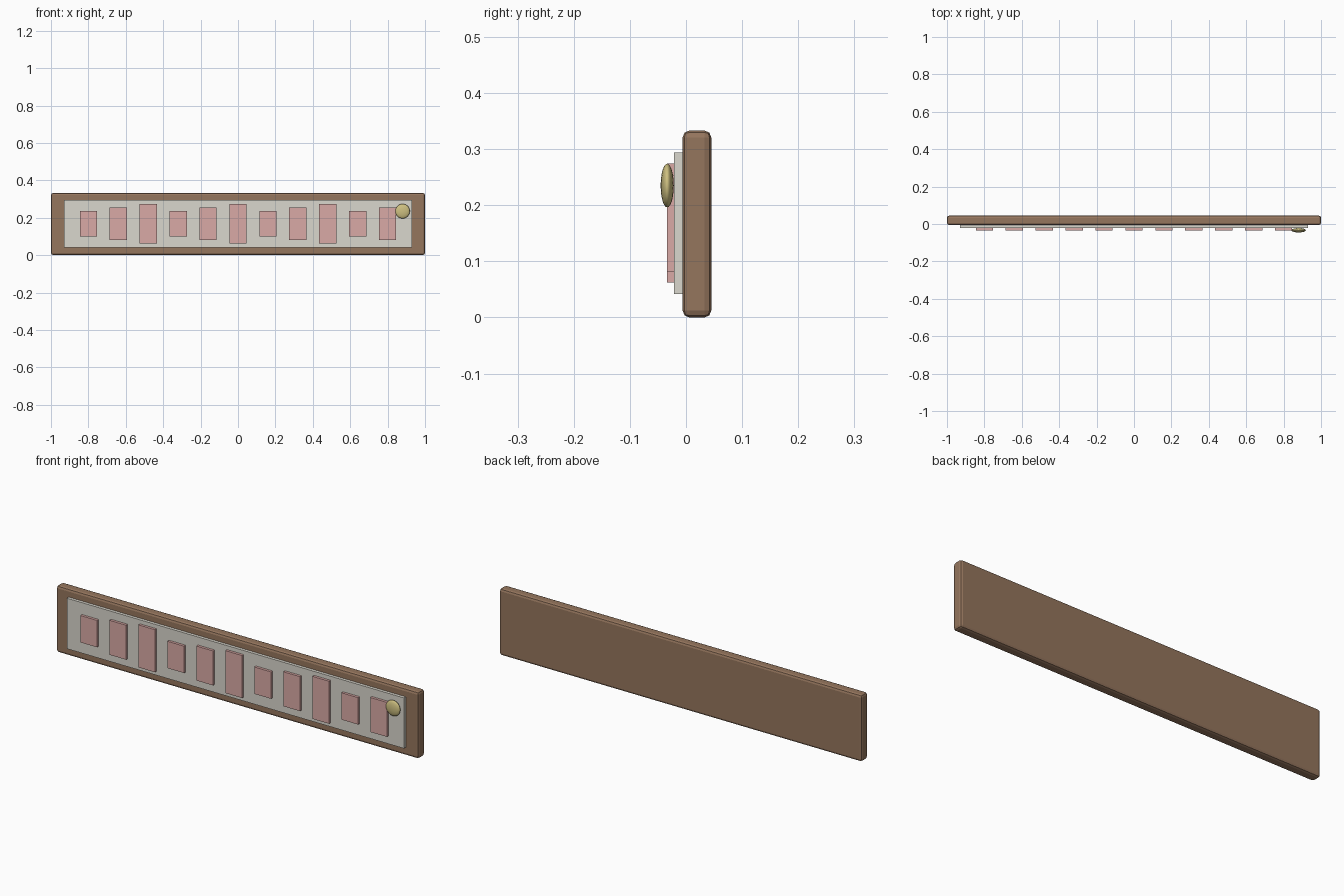
import bpy

if "Cube" in bpy.data.objects:
    bpy.data.objects.remove(bpy.data.objects["Cube"])


def material(name, color):
    m = bpy.data.materials.new(name)
    m.diffuse_color = (*color, 1)
    m.use_nodes = True
    m.node_tree.nodes["Principled BSDF"].inputs["Base Color"].default_value = m.diffuse_color
    return m


def box(name, x, y, z, mat, bevel=0):
    """Box from (min, max) ranges on each axis."""
    bpy.ops.mesh.primitive_cube_add(size=1, location=[(a + b) / 2 for a, b in (x, y, z)])
    ob = bpy.context.object
    ob.name = name
    ob.scale = [b - a for a, b in (x, y, z)]
    bpy.ops.object.transform_apply(location=False, rotation=False, scale=True)
    ob.data.materials.append(mat)
    if bevel:
        mod = ob.modifiers.new("rounded_edges", "BEVEL")
        mod.width = bevel
        mod.segments = 2
    return ob


wood = material("wood", (0.30, 0.18, 0.11))
cream = material("cream", (0.70, 0.68, 0.61))
pink = material("pink", (0.70, 0.40, 0.38))
brass = material("brass", (0.62, 0.53, 0.22))

# Wooden backing board and raised face panel
box("board", (-1, 1), (-0.006, 0.045), (0, 0.333), wood, 0.012)
box("face_panel", (-0.93, 0.93), (-0.021, -0.004), (0.042, 0.294), cream)

# Row of raised blocks in a repeating small, medium, tall pattern
heights = (0.134, 0.172, 0.212)
for i in range(11):
    x, h = -0.8 + 0.16 * i, heights[i % 3]
    box(f"block_{i + 1}", (x - 0.046, x + 0.046), (-0.034, -0.019),
        (0.168 - h / 2, 0.168 + h / 2), pink)

# Flattened round stud at the right end
bpy.ops.mesh.primitive_uv_sphere_add(segments=24, ring_count=12, radius=0.039,
                                     location=(0.88, -0.0335, 0.235))
stud = bpy.context.object
stud.name = "stud"
stud.scale = (1, 0.3, 1)
stud.data.materials.append(brass)
bpy.ops.object.transform_apply(location=False, rotation=False, scale=True)
bpy.ops.object.shade_smooth()
